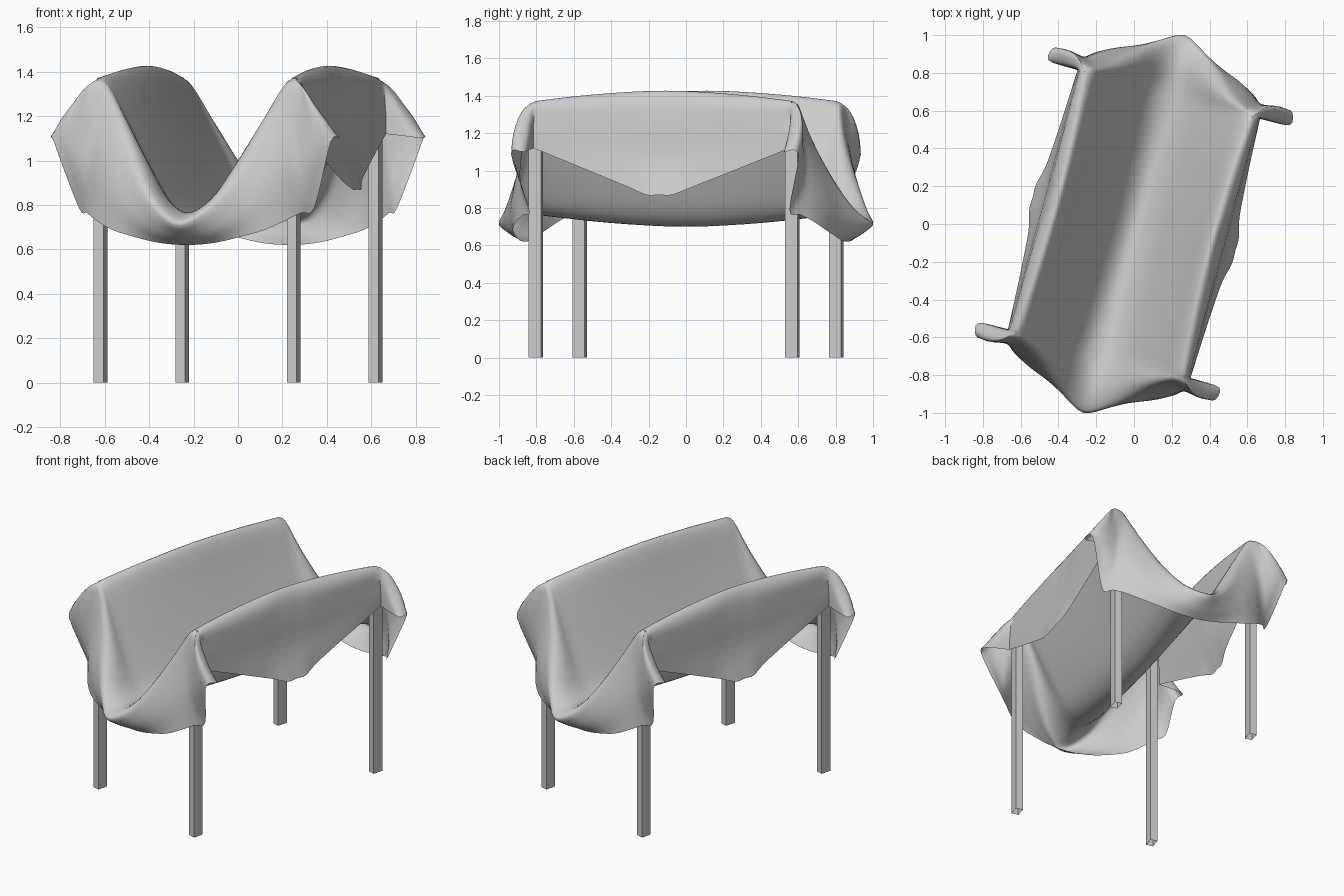
import bpy, bmesh, math
from mathutils import Vector

if "Cube" in bpy.data.objects:
    bpy.data.objects.remove(bpy.data.objects["Cube"])

TURN = math.radians(-15)
END = 0.71          # leg row distance from the middle
SUB = 4             # smoothing steps between control points


def spline(pts, sub=SUB):
    """Catmull-Rom curve; starts level when it begins on the mirror plane."""
    first = 2 * pts[0] - pts[1]
    if abs(pts[0].x) < 1e-6 and pts[1].x > 0.01:
        first = Vector((-pts[1].x, pts[1].y, pts[1].z))
    p = [first] + pts + [2 * pts[-1] - pts[-2]]
    out = []
    for i in range(1, len(p) - 2):
        a, b, c, d = p[i - 1:i + 3]
        for k in range(sub):
            t = k / sub
            out.append(0.5 * (2 * b + (c - a) * t + (2 * a - 5 * b + 4 * c - d) * t * t
                              + (3 * b - a - 3 * c + d) * t ** 3))
    return out + [pts[-1]]


def add_net(bm, net):
    """Smooth surface through a net of control points."""
    rows = [spline(r) for r in net]
    cols = [spline(list(c)) for c in zip(*rows)]
    vs = [[bm.verts.new(p) for p in c] for c in cols]
    for a, b in zip(vs, vs[1:]):
        for i in range(len(a) - 1):
            bm.faces.new((a[i], a[i + 1], b[i + 1], b[i]))


# Cloth cross-sections (x, z): valley, ridge (sixth point), side hem
middle = [(0, .70), (.10, .765), (.20, .95), (.31, 1.20), (.38, 1.375), (.425, 1.427),
          (.468, 1.37), (.488, 1.24), (.503, 1.06), (.555, .87)]
over_legs = [(0, .75), (.10, .79), (.20, .94), (.31, 1.15), (.405, 1.335), (.455, 1.372),
             (.485, 1.345), (.495, 1.26), (.50, 1.19), (.50, 1.12)]


def section(t):
    row = []
    for i, (a, b) in enumerate(zip(middle, over_legs)):
        hem = max(0, (t - .1) / .9)
        fx, fz = (t ** 1.7, t ** 1.7) if i < 6 else (hem ** .45, hem)
        row.append(Vector((a[0] + (b[0] - a[0]) * fx, END * t, a[1] + (b[1] - a[1]) * fz)))
    return row


trough = [section(t) for t in (0, .1, .25, .5, .75, 1)]
last = trough[-1]

# End flap: strips running outward and down from the leg row to the hem
end_strips = [
    [(0, .90, .765), (0, 1.035, .72), (0, .97, .66), (0, .89, .62)],
    [(.11, .86, .83), (.12, .97, .79), (.13, .95, .69), (.13, .89, .63)],
    [(.21, .81, .99), (.23, .89, .93), (.25, .91, .77), (.26, .88, .66)],
    [(.315, .77, 1.17), (.32, .82, 1.08), (.34, .87, .87), (.36, .86, .69)],
    [(.41, .745, 1.32), (.41, .78, 1.18), (.42, .825, .94), (.44, .82, .73)],
    [(.46, .75, 1.335), (.465, .775, 1.18), (.48, .79, .97), (.50, .765, .765)],
]
# Folded corner point sticking out beside the leg
corner_strips = [
    [(.49, .755, 1.33), (.51, .785, 1.18), (.535, .785, .98), (.55, .72, .79)],
    [(.51, .765, 1.325), (.56, .79, 1.25), (.61, .797, 1.17), (.645, .795, 1.085)],
    [(.505, .735, 1.325), (.55, .73, 1.25), (.60, .725, 1.17), (.66, .72, 1.10)],
]
flap = [[last[i]] + [Vector(p) for p in s] for i, s in enumerate(end_strips)]
flap += [[last[5]] + [Vector(p) for p in s] for s in corner_strips]
flap.append(last[5:])

# One quarter of the cloth, mirrored both ways
bm = bmesh.new()
add_net(bm, trough)
add_net(bm, flap)
bmesh.ops.remove_doubles(bm, verts=bm.verts, dist=0.005)
bmesh.ops.recalc_face_normals(bm, faces=bm.faces)
if sum(f.normal.z * f.calc_area() for f in bm.faces) < 0:
    bmesh.ops.reverse_faces(bm, faces=bm.faces)
me = bpy.data.meshes.new("draped_cloth")
bm.to_mesh(me)
bm.free()
cloth = bpy.data.objects.new("draped_cloth", me)
bpy.context.collection.objects.link(cloth)
cloth.rotation_euler.z = TURN
mirror = cloth.modifiers.new("mirror", 'MIRROR')
mirror.use_axis = (True, True, False)
mirror.merge_threshold = 0.002
bpy.context.view_layer.objects.active = cloth
cloth.select_set(True)
bpy.ops.object.shade_smooth_by_angle(angle=math.radians(60))

# Four rectangular legs, open at the foot
c, s = math.cos(TURN), math.sin(TURN)
for sx, nx in ((-1, "left"), (1, "right")):
    for sy, ny in ((-1, "front"), (1, "back")):
        x, y = sx * .45, sy * END
        bpy.ops.mesh.primitive_cube_add(size=1, location=(x * c - y * s, x * s + y * c, .66),
                                        rotation=(0, 0, TURN))
        leg = bpy.context.object
        leg.name = f"{ny}_{nx}_leg"
        leg.scale = (.046, .068, 1.32)
        bm = bmesh.new()
        bm.from_mesh(leg.data)
        foot = [f for f in bm.faces if f.normal.z < -.5]
        bmesh.ops.delete(bm, geom=foot, context='FACES_ONLY')
        bm.to_mesh(leg.data)
        bm.free()
